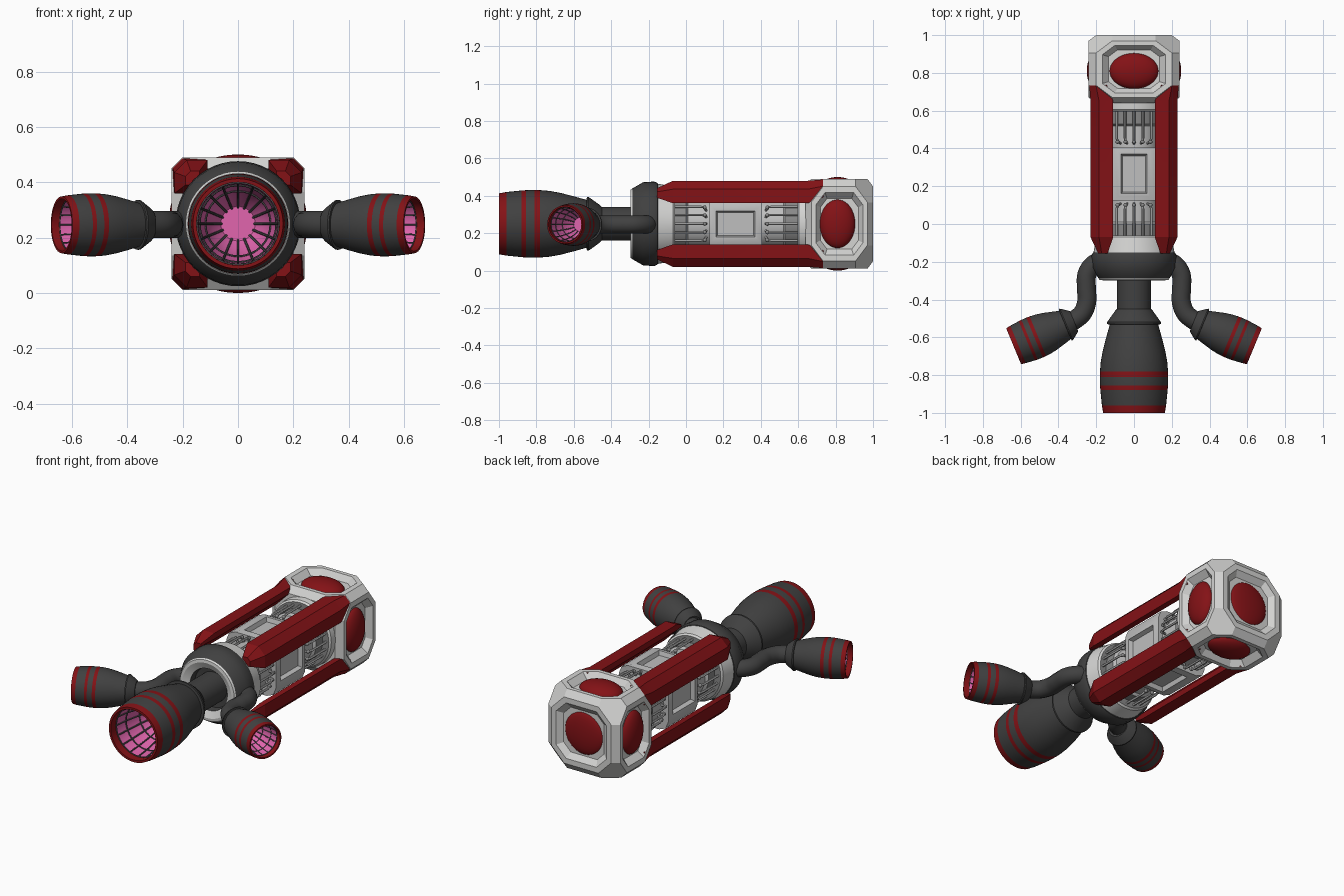
import bpy, bmesh, math
from mathutils import Vector, Matrix

if "Cube" in bpy.data.objects:
    bpy.data.objects.remove(bpy.data.objects["Cube"])

ZC = 0.25  # height of the long axis


def mat(name, rgb):
    m = bpy.data.materials.new(name)
    m.diffuse_color = (*rgb, 1)
    m.use_nodes = True
    m.node_tree.nodes["Principled BSDF"].inputs["Base Color"].default_value = m.diffuse_color
    return m


M = {
    "dark": mat("charcoal", (0.052, 0.052, 0.052)),
    "red": mat("deep_red", (0.23, 0.006, 0.008)),
    "white": mat("off_white", (0.66, 0.66, 0.65)),
    "light": mat("light_grey", (0.52, 0.52, 0.52)),
    "grey": mat("mid_grey", (0.25, 0.25, 0.25)),
    "pink": mat("glow_pink", (0.75, 0.13, 0.42)),
    "rib": mat("rib_grey", (0.08, 0.075, 0.08)),
}


def finish(name, bm, mats, matrix=None, angle=30):
    bmesh.ops.recalc_face_normals(bm, faces=bm.faces)
    if matrix is not None:
        bm.transform(matrix)
    me = bpy.data.meshes.new(name)
    bm.to_mesh(me)
    bm.free()
    for m in mats:
        me.materials.append(M[m])
    me.polygons.foreach_set("use_smooth", [True] * len(me.polygons))
    me.set_sharp_from_angle(angle=math.radians(angle))
    ob = bpy.data.objects.new(name, me)
    bpy.context.collection.objects.link(ob)
    return ob


def along(origin, direction, scale=1.0):
    q = Vector(direction).to_track_quat('Z', 'Y')
    return Matrix.LocRotScale(Vector(origin), q, Vector((scale,) * 3))


def lathe(name, profile, colours, matrix, segs=48):
    """Revolve (radius, height) points about local z; one colour per band."""
    bm = bmesh.new()
    names = list(dict.fromkeys(colours))
    rings = [[bm.verts.new((r * math.cos(2 * math.pi * i / segs), r * math.sin(2 * math.pi * i / segs), t))
              for i in range(segs)] for r, t in profile]
    for k, c in enumerate(colours):
        for i in range(segs):
            j = (i + 1) % segs
            f = bm.faces.new((rings[k][i], rings[k][j], rings[k + 1][j], rings[k + 1][i]))
            f.material_index = names.index(c)
    bm.faces.new(rings[0]).material_index = names.index(colours[0])
    bm.faces.new(rings[-1]).material_index = names.index(colours[-1])
    return finish(name, bm, names, matrix)


def tubes(name, paths, radius, colour, matrix=None, closed=False, res=2):
    """Round tubes along several polylines, as one mesh."""
    cu = bpy.data.curves.new(name, 'CURVE')
    cu.dimensions = '3D'
    cu.bevel_depth, cu.bevel_resolution, cu.use_fill_caps = radius, res, True
    for p in paths:
        s = cu.splines.new('POLY')
        s.points.add(len(p) - 1)
        for pt, co in zip(s.points, p):
            pt.co = (*co, 1)
        s.use_cyclic_u = closed
    tmp = bpy.data.objects.new(name + "_tmp", cu)
    me = bpy.data.meshes.new_from_object(tmp)
    bpy.data.objects.remove(tmp)
    bm = bmesh.new()
    bm.from_mesh(me)
    for f in bm.faces:
        f.material_index = 0
    return finish(name, bm, [colour], matrix, 50)


def smooth_path(pts, n=8):
    p = [Vector(v) for v in pts]
    p = [2 * p[0] - p[1]] + p + [2 * p[-1] - p[-2]]
    out = []
    for a, b, c, d in zip(p, p[1:], p[2:], p[3:]):
        for i in range(n):
            t = i / n
            out.append(0.5 * (2 * b + (c - a) * t + (2 * a - 5 * b + 4 * c - d) * t * t
                              + (3 * b - a - 3 * c + d) * t ** 3))
    return out + [p[-2]]


# ---- thrusters: banded bell outside, pink ribbed bell inside
OUT = [(0.09, -0.01), (0.1, 0.0), (0.143, 0.06), (0.143, 0.07), (0.128, 0.072), (0.147, 0.14), (0.165, 0.21),
       (0.176, 0.27), (0.18, 0.32), (0.181, 0.35), (0.18, 0.395), (0.178, 0.42), (0.17, 0.50), (0.163, 0.54)]
INN = [(0.15, 0.54), (0.15, 0.49), (0.141, 0.41), (0.12, 0.31), (0.093, 0.24), (0.062, 0.2)]
COL = ["dark"] * 8 + ["red", "dark", "red", "dark", "red", "red", "red"] + ["pink"] * 4


def thruster(name, origin, direction, scale):
    mx = along(origin, direction, scale)
    lathe(name, OUT + INN, COL, mx)
    ang = [2 * math.pi * k / 16 for k in range(16)]
    tubes(name + "_ribs", [[((r - .003) * math.cos(a), (r - .003) * math.sin(a), t) for r, t in INN[1:]]
                           for a in ang], 0.0045, "rib", mx, res=1)
    fine = [2 * math.pi * k / 32 for k in range(32)]
    tubes(name + "_hoops", [[((r - .002) * math.cos(a), (r - .002) * math.sin(a), t) for a in fine]
                            for r, t in INN[1:4]], 0.004, "rib", mx, closed=True, res=1)


thruster("main_thruster", (0, -0.46, ZC), (0, -1, 0), 1.0)
for s, side in ((-1, "left"), (1, "right")):
    thruster(side + "_thruster", (s * 0.323, -0.517, ZC - .004), (s * 0.924, -0.383, 0), 0.63)
    path = [(0.15, -0.19), (0.215, -0.215), (0.25, -0.27), (0.252, -0.34), (0.25, -0.41), (0.275, -0.475),
            (0.335, -0.522)]
    tubes(side + "_bent_pipe", [smooth_path([(s * x, y, ZC - .003) for x, y in path])], 0.05, "dark", res=5)

# ---- main pipe, dark collar with white lip (heights run towards the front)
axis = along((0, 0, ZC), (0, -1, 0))
lathe("main_pipe", [(0.09, 0.2), (0.09, 0.465)], ["dark"], axis)
lathe("collar", [(0.2, 0.145), (0.218, 0.152), (0.226, 0.17), (0.222, 0.23), (0.19, 0.285), (0.188, 0.287),
                 (0.182, 0.296), (0.165, 0.298), (0.125, 0.28), (0.12, 0.24), (0.08, 0.235)],
      ["dark"] * 5 + ["white"] * 3 + ["dark"] * 2, axis)

# ---- core cylinder with end plates
back = along((0, 0, ZC), (0, 1, 0))
lathe("core", [(0.19, -0.17), (0.215, -0.155), (0.2, -0.07), (0.19, -0.06), (0.15, -0.06), (0.15, 0.0),
               (0.135, 0.01), (0.135, 0.52), (0.15, 0.53), (0.15, 0.595), (0.19, 0.595), (0.2, 0.605),
               (0.205, 0.68)],
      ["white"] * 3 + ["grey"] * 2 + ["light"] * 3 + ["grey"] * 2 + ["white"] * 2, back)

# ---- centre block with a recessed panel on each side
bm = bmesh.new()
bmesh.ops.create_cube(bm, size=1)
bm.transform(Matrix.Diagonal((0.33, 0.28, 0.33, 1)))
edges = [e for e in bm.edges if abs((e.verts[0].co - e.verts[1].co).y) > 0.1]
bmesh.ops.bevel(bm, geom=edges, offset=0.06, segments=2, profile=0.5, affect='EDGES')
bm.normal_update()
panels = [f for f in bm.faces if max(abs(f.normal.x), abs(f.normal.z)) > 0.99]
bmesh.ops.inset_individual(bm, faces=panels, thickness=0.03, depth=0.008)
bmesh.ops.inset_individual(bm, faces=panels, thickness=0.02, depth=0)
bmesh.ops.inset_individual(bm, faces=panels, thickness=0.012, depth=-0.025)
finish("centre_block", bm, ["light"], Matrix.Translation((0, 0.265, ZC)))

# ---- wire pins: five on each of four sides, at both ends of the core
wires, balls = [], bmesh.new()
for q in range(4):
    for k in range(-2, 3):
        a = math.radians(90 * q + 16 * k)
        for y0, y1 in ((0.6, 0.435), (-0.065, 0.1)):
            d = 0.02 if y1 > y0 else -0.02
            pts = [(0.172, y0), (0.172, y1 - d), (0.165, y1), (0.125, y1 + d / 2)]
            wires.append([(r * math.sin(a), y, ZC + r * math.cos(a)) for r, y in pts])
            bmesh.ops.create_icosphere(balls, subdivisions=2, radius=0.011,
                                       matrix=Matrix.Translation(wires[-1][2]))
tubes("wire_pins", wires, 0.007, "light", res=1)
finish("pin_tips", balls, ["grey"])

# ---- four corner rails, tapered at both ends
SECTION = [(.11, .23), (.185, .23), (.23, .185), (.23, .11), (.195, .11), (.11, .195)]
STATIONS = [(-0.155, 0.165, 0.42), (-0.07, 0.17, 1), (0.65, 0.17, 1), (0.735, 0.19, 0.78)]
for sx, h in ((-1, "left"), (1, "right")):
    for sz, v in ((-1, "lower"), (1, "upper")):
        bm = bmesh.new()
        loops = [[bm.verts.new((sx * (c + (x - .17) * k), y, ZC + sz * (c + (z - .17) * k)))
                  for x, z in SECTION] for y, c, k in STATIONS]
        for A, B in zip(loops, loops[1:]):
            for i in range(6):
                j = (i + 1) % 6
                bm.faces.new((A[i], A[j], B[j], B[i]))
        bm.faces.new(loops[0])
        bm.faces.new(loops[-1])
        finish(f"{v}_{h}_rail", bm, ["red"], angle=20)

# ---- head: block with octagonal faces, cut edges and corners, sunken face panels
H, A, B = 0.24, 0.2, 0.115
bm = bmesh.new()
for i in range(3):
    for u, w in ((A, B), (B, A)):
        for n in range(8):
            p = [0, 0, 0]
            p[i], p[i - 1], p[i - 2] = [v * (1 if n >> b & 1 else -1) for b, v in enumerate((H, u, w))]
            bm.verts.new(p)
bmesh.ops.convex_hull(bm, input=bm.verts)
bmesh.ops.dissolve_limit(bm, angle_limit=0.02, verts=bm.verts, edges=bm.edges)
bm.normal_update()
panels = [f for f in bm.faces if max(map(abs, f.normal)) > 0.99 and f.normal.y > -0.9]
bmesh.ops.inset_individual(bm, faces=panels, thickness=0.035, depth=0)
bmesh.ops.inset_individual(bm, faces=panels, thickness=0.035, depth=-0.035)
finish("head", bm, ["white"], Matrix.Translation((0, 0.82, ZC)) @ Matrix.Diagonal((1, 0.75, 1, 1)), angle=20)

# ---- red domes in the head panels
domes = {"left": ((-.2, .81, 0), (.05, .095, .13)), "right": ((.2, .81, 0), (.05, .095, .13)),
         "top": ((0, .81, .2), (.13, .095, .05)), "bottom": ((0, .81, -.2), (.13, .095, .05)),
         "back": ((0, .965, 0), (.13, .032, .13))}
for name, (pos, size) in domes.items():
    bm = bmesh.new()
    bmesh.ops.create_uvsphere(bm, u_segments=40, v_segments=20, radius=1)
    finish(name + "_dome", bm, ["red"],
           Matrix.Translation(Vector(pos) + Vector((0, 0, ZC))) @ Matrix.Diagonal((*size, 1)))
